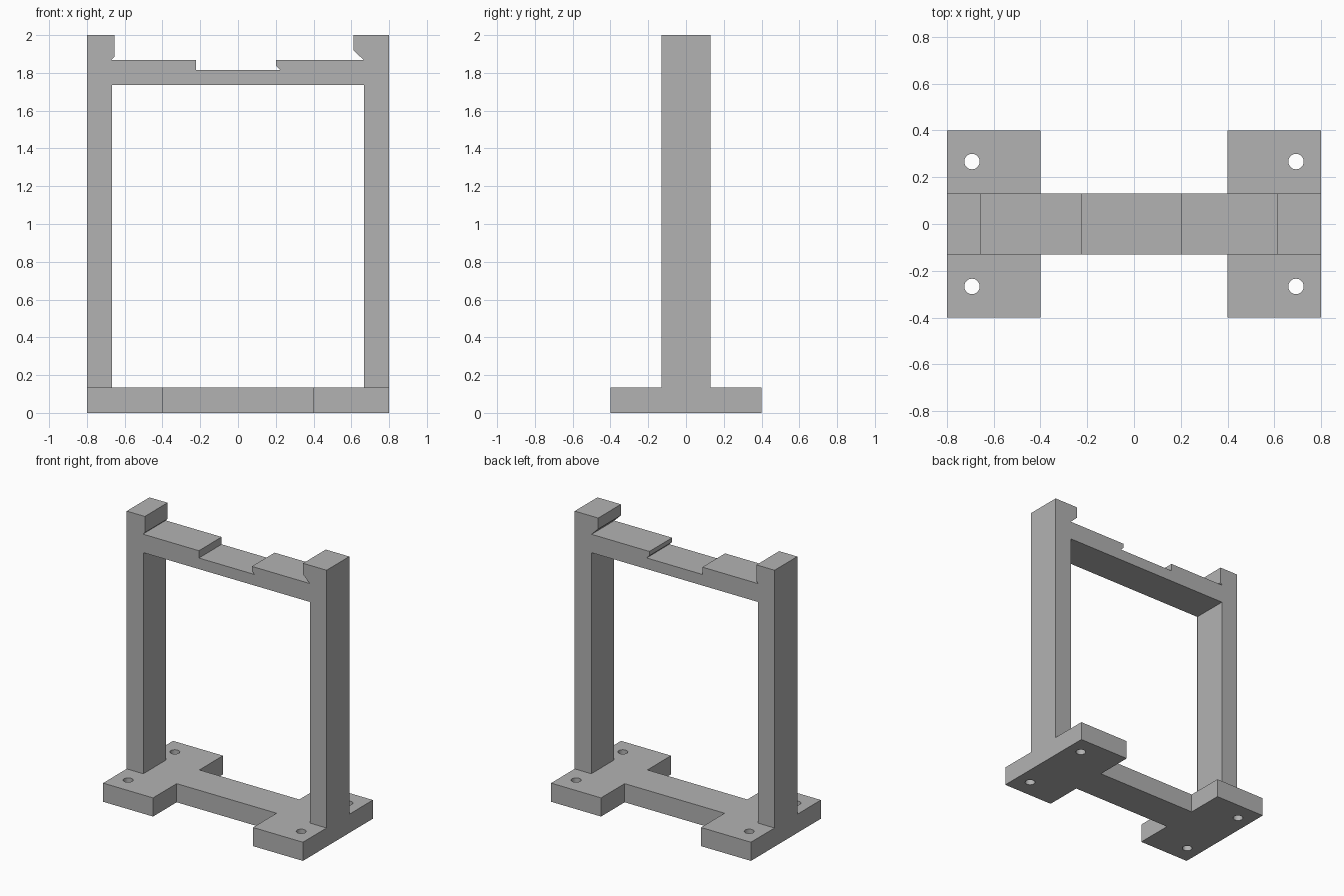
import bpy
import bmesh
from mathutils import Matrix, Vector

cube = bpy.data.objects.get("Cube")
if cube:
    bpy.data.objects.remove(cube, do_unlink=True)

BASE_H, HALF_W, HALF_D = 0.135, 0.8, 0.4   # base plate height and half sizes
BAR_Y = 0.13                               # half depth of frame and crossbar
POST_IN, FOOT_IN = 0.667, 0.4              # inner edges of posts and feet

grey = bpy.data.materials.new("grey plastic")
grey.use_nodes = True
colour = (0.448, 0.448, 0.448, 1)
grey.diffuse_color = colour
grey.node_tree.nodes["Principled BSDF"].inputs["Base Color"].default_value = colour


def add_object(name, bm):
    bmesh.ops.recalc_face_normals(bm, faces=bm.faces)
    mesh = bpy.data.meshes.new(name)
    bm.to_mesh(mesh)
    bm.free()
    mesh.materials.append(grey)
    obj = bpy.data.objects.new(name, mesh)
    bpy.context.collection.objects.link(obj)
    return obj


def prism(name, points, direction):
    """Extrude a closed outline of 3D points along a direction."""
    bm = bmesh.new()
    face = bm.faces.new([bm.verts.new(p) for p in points])
    result = bmesh.ops.extrude_face_region(bm, geom=[face])
    moved = [v for v in result["geom"] if isinstance(v, bmesh.types.BMVert)]
    bmesh.ops.translate(bm, verts=moved, vec=Vector(direction))
    return add_object(name, bm)


# Base: two wide feet joined by a crossbar
quarter = [(FOOT_IN, BAR_Y), (FOOT_IN, HALF_D), (HALF_W, HALF_D)]
right_half = quarter + [(x, -y) for x, y in reversed(quarter)]
outline = right_half + [(-x, -y) for x, y in right_half]
base = prism("base", [(x, y, 0) for x, y in outline], (0, 0, BASE_H))

# Screw holes through the feet
bm = bmesh.new()
for x in (-0.693, 0.693):
    for y in (-0.267, 0.267):
        bmesh.ops.create_cone(bm, cap_ends=True, segments=32, radius1=0.033,
                              radius2=0.033, depth=0.5,
                              matrix=Matrix.Translation((x, y, BASE_H / 2)))
cutter = add_object("screw_hole_cutter", bm)
cutter.hide_render = True
cutter.hide_viewport = True
holes = base.modifiers.new("screw holes", "BOOLEAN")
holes.operation = "DIFFERENCE"
holes.solver = "EXACT"
holes.object = cutter

# Upright frame: posts, top rail, hooked ends and notched seat
profile = [
    (-HALF_W, BASE_H), (-POST_IN, BASE_H), (-POST_IN, 1.735),
    (POST_IN, 1.735), (POST_IN, BASE_H), (HALF_W, BASE_H),
    (HALF_W, 2), (0.612, 2), (0.612, 1.92), (0.665, 1.868),
    (0.202, 1.868), (0.202, 1.837), (0.224, 1.815),
    (-0.222, 1.815), (-0.222, 1.868),
    (-0.67, 1.868), (-0.655, 1.883), (-0.655, 2), (-HALF_W, 2),
]
prism("frame", [(x, -BAR_Y, z) for x, z in profile], (0, 2 * BAR_Y, 0))
